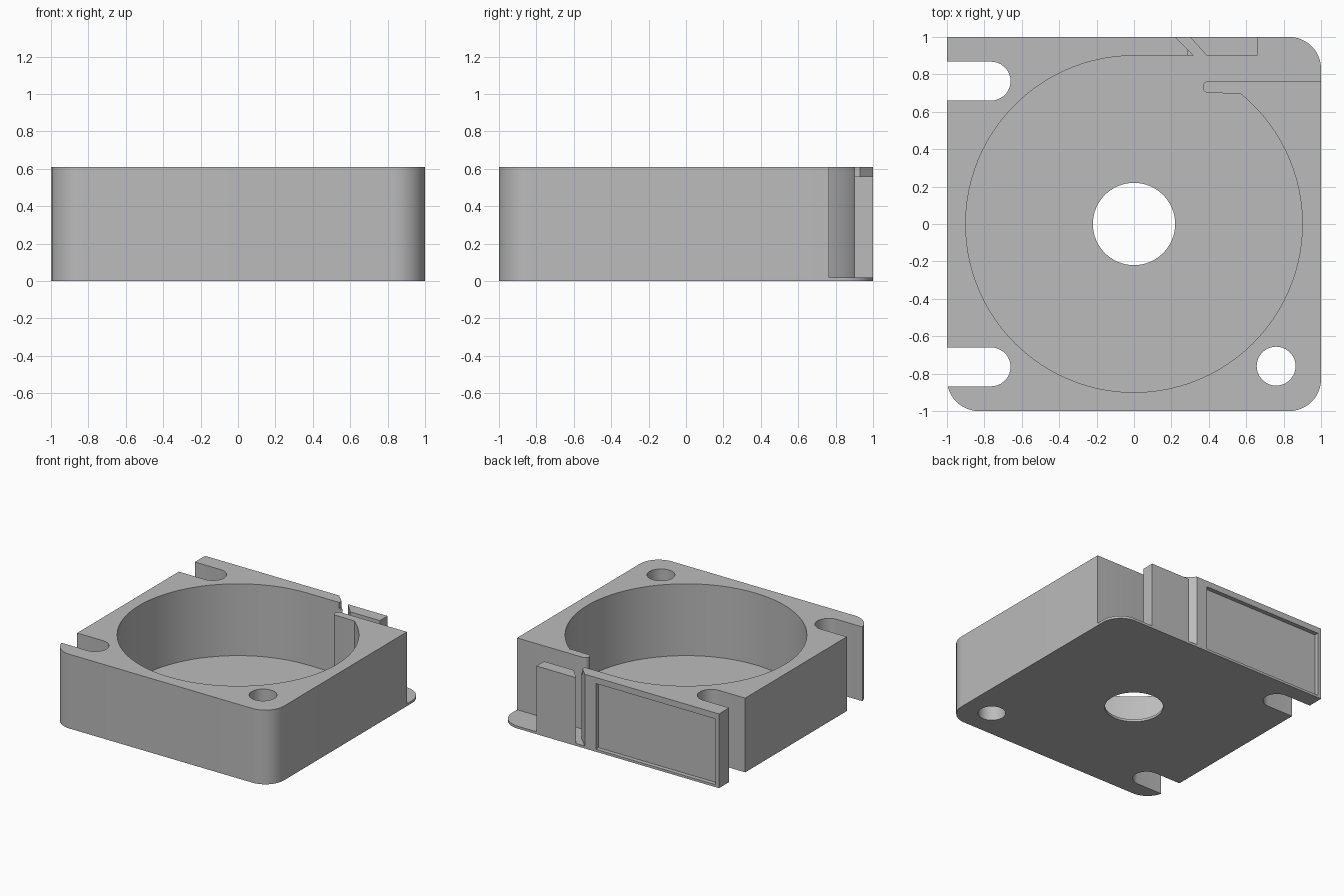
import bpy, bmesh
from math import cos, sin, pi, radians, atan2

if "Cube" in bpy.data.objects:
    bpy.data.objects.remove(bpy.data.objects["Cube"])

HEIGHT, FLOOR = 0.61, 0.02

grey = bpy.data.materials.new("plain_grey")
grey.use_nodes = True
colour = (0.5, 0.5, 0.5, 1)
grey.diffuse_color = colour
grey.node_tree.nodes["Principled BSDF"].inputs["Base Color"].default_value = colour


def arc(cx, cy, r, start, end, n):
    """Points along an arc, angles in degrees."""
    angles = [radians(start + (end - start) * i / n) for i in range(n + 1)]
    return [(cx + r * cos(a), cy + r * sin(a)) for a in angles]


def box(x0, x1, y0, y1):
    return [(x0, y0), (x1, y0), (x1, y1), (x0, y1)]


def prism(name, outline, z0, z1):
    """Extrude a flat outline between two heights."""
    bm = bmesh.new()
    face = bm.faces.new([bm.verts.new((x, y, z0)) for x, y in outline])
    top = bmesh.ops.extrude_face_region(bm, geom=[face])["geom"]
    verts = [v for v in top if isinstance(v, bmesh.types.BMVert)]
    bmesh.ops.translate(bm, verts=verts, vec=(0, 0, z1 - z0))
    bmesh.ops.recalc_face_normals(bm, faces=bm.faces)
    mesh = bpy.data.meshes.new(name)
    bm.to_mesh(mesh)
    bm.free()
    mesh.materials.append(grey)
    obj = bpy.data.objects.new(name, mesh)
    bpy.context.collection.objects.link(obj)
    return obj


# Square block with three rounded corners
R = 0.17
C = 1 - R
outline = (arc(C, -C, R, -90, 0, 12) + arc(C, C, R, 0, 90, 12)
           + [(-1, 1)] + arc(-C, -C, R, 180, 270, 12))
housing = prism("blower_housing", outline, 0, HEIGHT)

# Round chamber with its tongue, side outlet, slanted slit and open corner
start = 360 + math_deg if (math_deg := atan2(0.70, 0.57) * 180 / pi) < 0 else math_deg
chamber = arc(0, 0, 0.9, 90, 360 + start, 90)
chamber += arc(0.40, 0.7325, 0.0325, 270, 90, 10)
chamber += [(1.1, 0.765), (1.1, 1.1), (0.66, 1.1), (0.66, 0.9), (0.39, 0.9),
            (0.29, 1.01), (0.21, 1.01), (0.32, 0.9)]

cutters = [
    prism("chamber_cutter", chamber, FLOOR, 1),
    prism("inlet_cutter", arc(0, 0, 0.22, 0, 354, 59), -0.1, 0.1),
    prism("screw_hole_cutter", arc(0.76, -0.76, 0.104, 0, 350, 35), -0.1, 1),
    # Lowered top of the small outlet block
    prism("step_cutter", box(0.29, 0.7, 0.89, 1.1), 0.56, 1),
    # Shallow label recess in the back wall
    prism("recess_cutter", box(-0.97, 0.12, 0.965, 1.1), FLOOR, 0.56),
]
# Open-ended screw slots
for side in (-1, 1):
    slot = arc(-0.764, side * 0.764, 0.104, -90, 90, 18)
    slot += [(-1.1, slot[-1][1]), (-1.1, slot[0][1])]
    cutters.append(prism("screw_slot_cutter", slot, -0.1, 1))

# Cut everything out of the block
bpy.context.view_layer.objects.active = housing
for cutter in cutters:
    cut = housing.modifiers.new(cutter.name, "BOOLEAN")
    cut.operation = "DIFFERENCE"
    cut.solver = "EXACT"
    cut.object = cutter
    cutter.hide_render = True
    bpy.ops.object.modifier_apply(modifier=cut.name)
for cutter in cutters:
    bpy.data.objects.remove(cutter)

bpy.ops.object.select_all(action="DESELECT")
housing.select_set(True)
bpy.ops.object.shade_smooth_by_angle(angle=radians(30))
